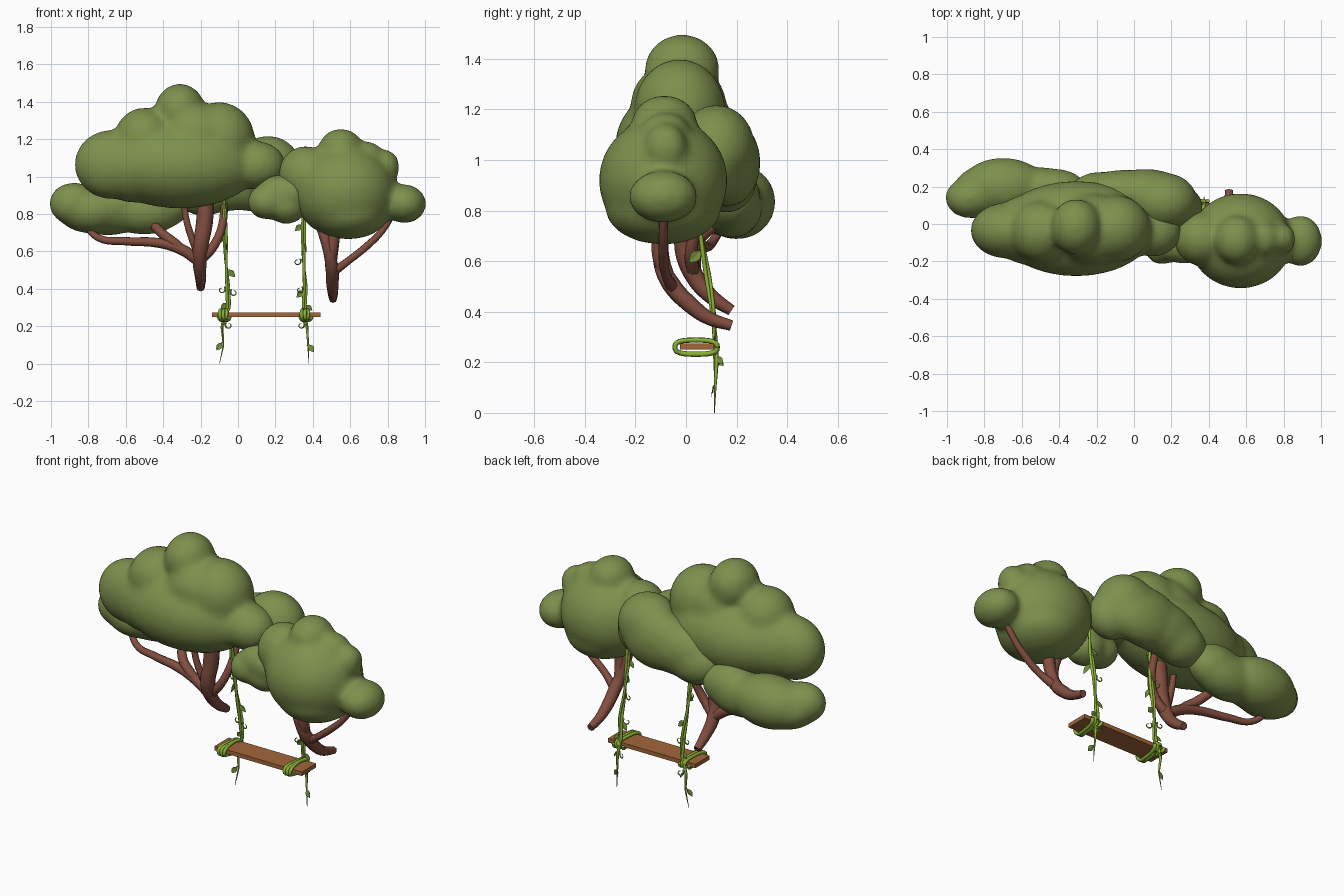
import bpy, bmesh, math
from mathutils import Vector, Matrix

if "Cube" in bpy.data.objects:
    bpy.data.objects.remove(bpy.data.objects["Cube"])


def material(name, rgb):
    m = bpy.data.materials.new(name)
    m.diffuse_color = (*rgb, 1)
    m.use_nodes = True
    m.node_tree.nodes["Principled BSDF"].inputs["Base Color"].default_value = m.diffuse_color
    return m


FOLIAGE = material("foliage green", (.205, .28, .074))
BARK = material("bark brown", (.225, .077, .051))
WOOD = material("seat wood", (.36, .135, .042))
VINE = material("vine light green", (.26, .44, .04))
LEAF = material("leaf green", (.165, .27, .048))


def mesh_object(name, bm, mat):
    me = bpy.data.meshes.new(name)
    bm.to_mesh(me)
    bm.free()
    ob = bpy.data.objects.new(name, me)
    me.materials.append(mat)
    bpy.context.collection.objects.link(ob)
    return ob


def cloud(name, blobs):
    """Overlapping ellipsoids fused into one soft canopy."""
    bm = bmesh.new()
    for x, y, z, rx, ry, rz in blobs:
        mat = Matrix.Translation((x, y, z)) @ Matrix.Diagonal((rx, ry, rz, 1))
        bmesh.ops.create_icosphere(bm, subdivisions=4, radius=1.0, matrix=mat)
    ob = mesh_object(name, bm, FOLIAGE)
    rm = ob.modifiers.new("fuse", 'REMESH')
    rm.mode = 'VOXEL'
    rm.voxel_size = 0.017
    rm.use_smooth_shade = True
    sm = ob.modifiers.new("soften", 'SMOOTH')
    sm.factor = 0.5
    sm.iterations = 16
    return ob


def tube(name, pts, radii, mat, sides=2, bezier=True):
    """Round tube along a path; radii is one number or one per point."""
    cu = bpy.data.curves.new(name, 'CURVE')
    cu.dimensions = '3D'
    cu.bevel_depth = 1.0
    cu.bevel_resolution = sides
    cu.use_fill_caps = True
    cu.resolution_u = 6
    if not isinstance(radii, (list, tuple)):
        radii = [radii] * len(pts)
    sp = cu.splines.new('BEZIER' if bezier else 'POLY')
    ps = sp.bezier_points if bezier else sp.points
    ps.add(len(pts) - 1)
    for p, co, r in zip(ps, pts, radii):
        p.radius = r
        if bezier:
            p.co = co
            p.handle_left_type = p.handle_right_type = 'AUTO'
        else:
            p.co = (*co, 1)
    sp.use_smooth = True
    cu.materials.append(mat)
    ob = bpy.data.objects.new(name, cu)
    bpy.context.collection.objects.link(ob)
    return ob


# Canopies
cloud("main_left_canopy", [
    (-.31, -.025, 1.06, .42, .255, .23), (-.68, -.035, 1.065, .195, .15, .185),
    (-.55, -.03, 1.06, .22, .19, .20), (-.50, -.04, 1.21, .16, .165, .16),
    (-.31, -.015, 1.355, .135, .15, .143), (-.10, -.025, 1.2, .19, .18, .20),
    (-.22, -.03, 1.22, .20, .19, .17), (.10, -.04, 1.06, .155, .135, .13)])
cloud("lower_left_canopy", [
    (-.70, .20, .835, .23, .155, .15), (-.78, .17, .82, .19, .15, .125),
    (-.88, .14, .855, .13, .11, .115), (-.50, .18, .82, .21, .125, .13),
    (-.42, .18, .85, .17, .115, .13)])
cloud("middle_back_canopy", [
    (.16, .12, 1.045, .18, .155, .175), (.06, .165, .99, .23, .13, .175),
    (-.06, .16, .97, .24, .13, .155), (-.18, .16, .92, .17, .12, .13),
    (.24, .09, .97, .13, .115, .14)])
cloud("right_canopy", [
    (.57, -.09, .92, .275, .255, .25), (.36, -.08, 1.01, .145, .145, .155),
    (.55, -.085, 1.145, .12, .13, .113), (.69, -.08, 1.10, .09, .10, .09),
    (.79, -.08, 1.05, .075, .085, .095), (.89, -.09, .855, .117, .138, .105),
    (.59, -.09, .81, .22, .23, .145)])
cloud("small_middle_canopy", [
    (.27, -.10, .91, .125, .115, .105), (.15, -.11, .865, .10, .11, .095),
    (.20, -.10, .93, .09, .10, .08), (.26, -.10, .845, .11, .11, .10)])

# Trunks and branches
tube("left_trunk", [(-.20, .18, .405), (-.20, .10, .46), (-.205, .04, .53),
                    (-.20, .0, .63), (-.18, .0, .75), (-.17, .0, .93)],
     [.022, .03, .036, .042, .045, .045], BARK)
tube("left_long_branch", [(-.21, .03, .55), (-.30, .03, .61), (-.42, .04, .645),
                          (-.60, .07, .655), (-.74, .10, .67), (-.83, .15, .75)],
     [.03, .03, .026, .022, .019, .016], BARK)
tube("left_fork_branch", [(-.27, .03, .59), (-.34, .03, .645), (-.41, .06, .70), (-.47, .15, .77)],
     [.022, .027, .026, .024], BARK)
tube("left_thin_branch", [(-.21, .02, .58), (-.25, .0, .68), (-.28, -.01, .79), (-.29, -.01, .92)],
     [.022, .02, .018, .016], BARK)
tube("left_inner_branch", [(-.20, .03, .55), (-.13, .02, .63), (-.09, .04, .72), (-.07, .10, .87)],
     [.026, .025, .022, .02], BARK)
tube("right_trunk", [(.508, .18, .345), (.507, .09, .375), (.505, .02, .425),
                     (.503, -.06, .51), (.485, -.10, .60), (.42, -.10, .80)],
     [.021, .027, .033, .036, .03, .024], BARK)
tube("right_middle_branch", [(.50, -.07, .53), (.505, -.10, .62), (.52, -.10, .74)],
     [.028, .034, .034], BARK)
tube("right_outer_branch", [(.51, -.05, .49), (.59, -.08, .55), (.69, -.09, .63),
                            (.77, -.09, .71), (.84, -.09, .82)],
     [.024, .02, .02, .018, .016], BARK)

# Swing seat
bm = bmesh.new()
bmesh.ops.create_cube(bm, size=1, matrix=Matrix.Translation((.15, .044, .262))
                      @ Matrix.Diagonal((.58, .135, .024, 1)))
mesh_object("seat", bm, WOOD)


def sample(path, z):
    """Point on the vine path at height z."""
    for a, b in zip(path, path[1:]):
        if a[2] >= z >= b[2]:
            return Vector(a).lerp(Vector(b), (a[2] - z) / (a[2] - b[2]))
    return Vector(path[-1])


def leaf(name, base, direction, normal, length):
    """Flat pointed leaf with a slight fold along the middle."""
    d = Vector(direction).normalized()
    n = Vector(normal)
    s = d.cross(n).normalized()
    bm = bmesh.new()
    rows = []
    for t, w in ((.0, .03), (.2, .05), (.42, .24), (.62, .26), (.82, .15), (1, .01)):
        mid = Vector(base) + d * t * length
        rows.append([bm.verts.new(mid + s * k * w * length + n * abs(k) * w * .2 * length)
                     for k in (-1, 0, 1)])
    for a, b in zip(rows, rows[1:]):
        for i in range(2):
            bm.faces.new((a[i], a[i + 1], b[i + 1], b[i]))
    return mesh_object(name, bm, LEAF)


def tendril(name, base, side, tilt):
    """Thin spiral curl springing from the vine."""
    pts = [tuple(base)]
    c = Vector(base) + Vector((side * .034 * math.cos(tilt), .034 * math.sin(tilt), -.004))
    for i in range(16):
        a = math.pi * .75 + i * .38
        r = .021 * (1 - i / 24)
        pts.append((c.x + side * r * math.cos(a) * math.cos(tilt),
                    c.y + r * math.cos(a) * math.sin(tilt), c.z + r * math.sin(a)))
    tube(name, pts, [.005 - .0002 * i for i in range(len(pts))], VINE, 1, False)


def swing_vine(side, path, knot_x, leaves, curls):
    # Two strands loosely twisted, thinning to the loose end
    top = path[0][2]
    for k, r in enumerate((.0085, .007)):
        end = 0 if k == 0 else .12
        pts, rad = [], []
        for i in range(61):
            z = top + (end - top) * i / 60
            a = z * 9 + k * math.pi
            taper = min(1, .15 + (z - end) * 4)
            off = .0065 * taper
            pts.append(sample(path, z) + Vector((off * math.cos(a), off * math.sin(a), 0)))
            rad.append(r * taper)
        tube(f"{side}_vine_strand_{k + 1}", pts, rad, VINE, 1, False)
    # Wraps round the seat, one slanted each way
    for k, (r, slant) in enumerate(((.0105, 1), (.0095, -1))):
        turns = 2 - k
        pts = []
        for i in range(turns * 24 + 1):
            a = 2 * math.pi * i / 24
            c, s = math.cos(a), math.sin(a)
            y = .04 + .084 * math.copysign(abs(c) ** .7, c)
            z = .26 + .028 * math.copysign(abs(s) ** .7, s)
            x = knot_x + slant * (-.018 + .036 * i / (turns * 24)) + slant * .014 * c
            pts.append((x, y, z))
        tube(f"{side}_seat_wrap_{k + 1}", pts, r, VINE, 1, False)
    for i, (z, dx, dy, length) in enumerate(leaves):
        n = (1, .1, 0) if abs(dy) > abs(dx) else (.1, -1, 0)
        leaf(f"{side}_leaf_{i + 1}", sample(path, z), (dx, dy, -.7), n, length)
    for i, (z, sgn, tilt) in enumerate(curls):
        tendril(f"{side}_tendril_{i + 1}", sample(path, z), sgn, tilt)


# Hanging vines with leaves and curls
swing_vine("left", [(-.075, .03, .95), (-.07, .055, .72), (-.065, .085, .55), (-.055, .105, .42),
                    (-.05, .113, .30), (-.085, .115, .20), (-.08, .113, .10), (-.10, .113, 0)],
           -.075, [(.75, -.6, .1, .06), (.65, .1, -.7, .07), (.51, .7, .1, .065),
                   (.33, -.8, .2, .055), (.22, .3, .7, .05), (.12, -.5, -.1, .06)],
           [(.67, -1, .5), (.40, -1, .2), (.385, 1, -.3), (.21, 1, .3)])
swing_vine("right", [(.35, .03, .95), (.35, .055, .72), (.35, .085, .55), (.36, .105, .42),
                     (.355, .113, .30), (.37, .115, .20), (.372, .113, .10), (.378, .113, 0)],
           .362, [(.75, -.8, .1, .06), (.65, .2, -.7, .08), (.40, -.7, .1, .065),
                  (.32, .8, .1, .055), (.23, .2, .6, .05), (.11, .5, -.2, .06)],
           [(.55, -1, .2), (.40, -1, -.5), (.21, -1, .4)])
